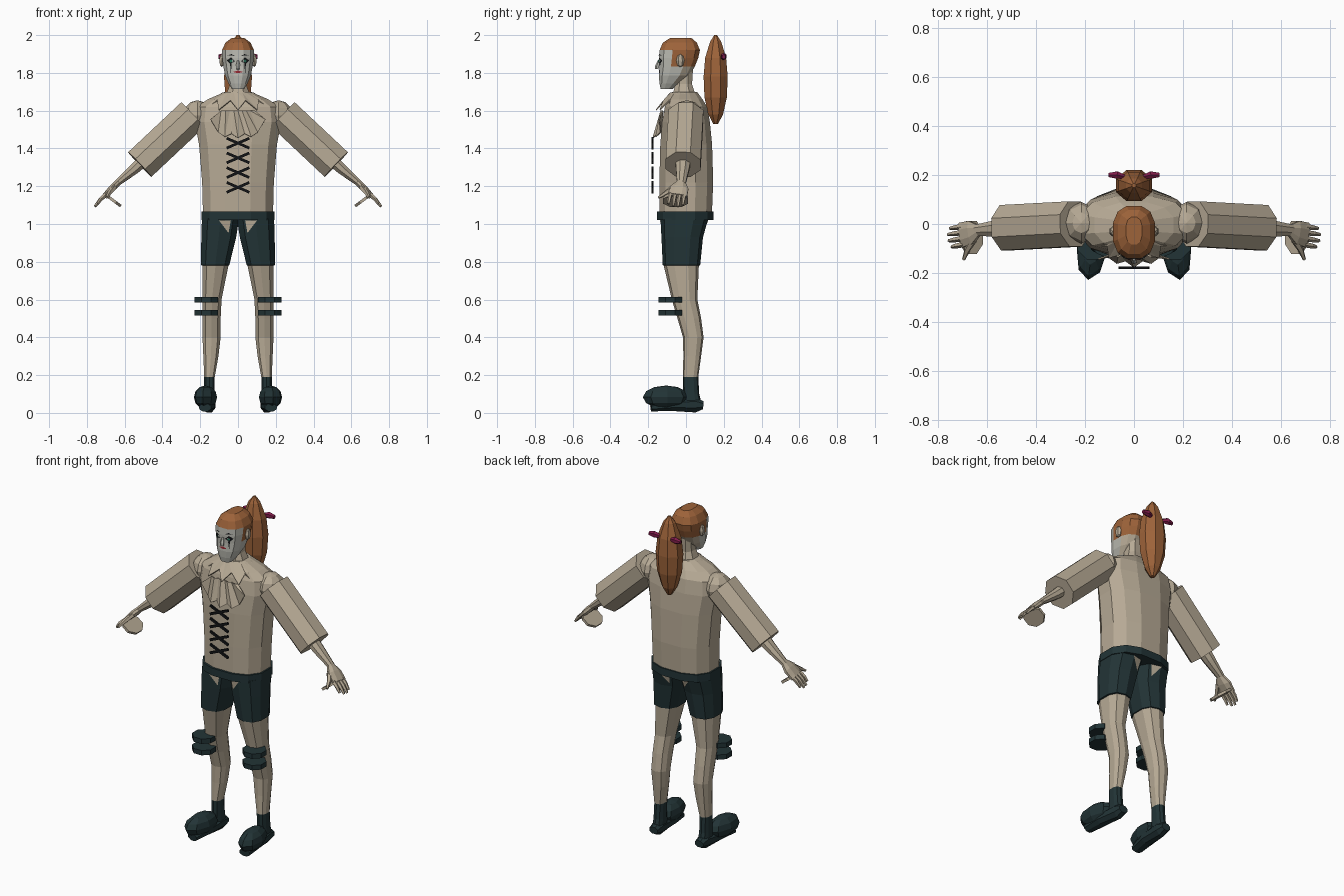
import bpy, bmesh, math
from mathutils import Vector, Matrix
from mathutils.bvhtree import BVHTree

if "Cube" in bpy.data.objects:
    bpy.data.objects.remove(bpy.data.objects["Cube"])

def material(name, rgb):
    m = bpy.data.materials.new(name)
    m.diffuse_color = (*rgb, 1)
    m.use_nodes = True
    m.node_tree.nodes["Principled BSDF"].inputs["Base Color"].default_value = m.diffuse_color
    return m

CLOTH = material("beige", (0.47, 0.40, 0.30))
DARK = material("dark_teal", (0.016, 0.034, 0.037))
HAIR = material("auburn", (0.34, 0.125, 0.042))
FACE = material("pale_face", (0.50, 0.50, 0.45))
BOW = material("magenta", (0.22, 0.012, 0.07))
BLACK = material("black", (0.006, 0.007, 0.008))
RED = material("lip_red", (0.30, 0.02, 0.03))
GREEN = material("eye_green", (0.03, 0.20, 0.13))

def finish(bm, name, mats, rule=None, closed=True):
    if closed:
        bmesh.ops.recalc_face_normals(bm, faces=bm.faces)
    if rule:
        for f in bm.faces:
            f.material_index = rule(f.calc_center_median())
    me = bpy.data.meshes.new(name)
    bm.to_mesh(me)
    bm.free()
    for m in mats:
        me.materials.append(m)
    ob = bpy.data.objects.new(name, me)
    bpy.context.collection.objects.link(ob)
    return ob

def skin_rings(bm, rings, caps=True):
    loops = [[bm.verts.new(p) for p in r] for r in rings]
    n = len(loops[0])
    for a, b in zip(loops, loops[1:]):
        for i in range(n):
            bm.faces.new((a[i], a[(i + 1) % n], b[(i + 1) % n], b[i]))
    if caps:
        bm.faces.new(loops[0])
        bm.faces.new(loops[-1])

def loft(name, rows, n, mats, rule=None, power=0.8, s=1):
    """Stack of level rings; each row is z, x0, x1, y0, y1."""
    rings = []
    for z, x0, x1, y0, y1 in rows:
        ring = []
        for i in range(n):
            a = 2 * math.pi * (i + 0.5) / n
            c, d = math.cos(a), math.sin(a)
            c = math.copysign(abs(c) ** power, c)
            d = math.copysign(abs(d) ** power, d)
            ring.append((s * ((x0 + x1) / 2 + c * (x1 - x0) / 2), (y0 + y1) / 2 + d * (y1 - y0) / 2, z))
        rings.append(ring)
    bm = bmesh.new()
    skin_rings(bm, rings)
    bmesh.ops.recalc_face_normals(bm, faces=bm.faces)
    tree = BVHTree.FromBMesh(bm)
    finish(bm, name, mats, rule)
    return tree

def tube(name, path, radii, n, mat, s=1, ref=(0, 1, 0)):
    """Limb along a path; radii are (along ref, across ref)."""
    pts = [Vector(p) for p in path]
    rings = []
    for k, p in enumerate(pts):
        d = (pts[min(k + 1, len(pts) - 1)] - pts[max(k - 1, 0)]).normalized()
        v = d.cross(Vector(ref)).normalized()
        u = v.cross(d)
        ring = []
        for i in range(n):
            a = 2 * math.pi * (i + 0.5) / n
            q = p + u * math.cos(a) * radii[k][0] + v * math.sin(a) * radii[k][1]
            ring.append((q.x * s, q.y, q.z))
        rings.append(ring)
    bm = bmesh.new()
    skin_rings(bm, rings)
    return finish(bm, name, [mat])

def ball(name, loc, size, mat, seg=8, rows=6, turn=0):
    bm = bmesh.new()
    bmesh.ops.create_uvsphere(bm, u_segments=seg, v_segments=rows, radius=1)
    m = Matrix.Translation(loc) @ Matrix.Rotation(turn, 4, 'Z') @ Matrix.Diagonal((*size, 1))
    bmesh.ops.transform(bm, matrix=m, verts=bm.verts)
    return finish(bm, name, [mat])

def plate(name, outline, tree, mat, lift=0.004, back=False):
    """Thin painted shape pressed on a surface; outline is x, z."""
    d = -1 if back else 1
    bm = bmesh.new()
    vs = []
    for x, z in outline:
        hit = tree.ray_cast(Vector((x, -d, z)), Vector((0, d, 0)))[0]
        vs.append(bm.verts.new((x, (hit.y if hit else -0.1 * d) - d * lift, z)))
    f = bm.faces.new(vs)
    f.normal_update()
    if f.normal.y * d > 0:
        f.normal_flip()
    return finish(bm, name, [mat], closed=False)

def ruffle(name, inner, outer):
    bm = bmesh.new()
    a = [bm.verts.new(p) for p in inner]
    b = [bm.verts.new(p) for p in outer]
    for i in range(len(a) - 1):
        bm.faces.new((a[i], b[i], b[i + 1]))
        bm.faces.new((a[i], b[i + 1], a[i + 1]))
    ob = finish(bm, name, [CLOTH])
    mod = ob.modifiers.new("thickness", 'SOLIDIFY')
    mod.thickness = 0.006

# torso, neck and belt
loft("torso", [(1.03, -.19, .19, -.145, .14), (1.22, -.195, .195, -.145, .148), (1.42, -.212, .212, -.14, .142),
               (1.54, -.235, .235, -.13, .13), (1.62, -.225, .225, -.115, .115), (1.66, -.165, .165, -.10, .09),
               (1.70, -.07, .07, -.075, .06)], 12, [CLOTH])
loft("neck", [(1.68, -.07, .07, -.075, .055), (1.74, -.045, .045, -.06, .035), (1.82, -.045, .045, -.06, .04)], 8, [CLOTH])
loft("belt", [(1.02, -.2, .2, -.158, .15), (1.065, -.2, .2, -.158, .15)], 12, [DARK])

# head with hair cap
def head_rule(c):
    if c.z > 1.915 or (c.y > -.045 and c.z > 1.82):
        return 1
    return 0 if c.y < -.05 else 2
head = loft("head", [(1.715, -.034, .034, -.135, -.07), (1.745, -.052, .052, -.142, -.03), (1.785, -.07, .07, -.146, .02),
                     (1.835, -.08, .08, -.143, .05), (1.88, -.086, .086, -.145, .068), (1.92, -.088, .088, -.143, .077),
                     (1.96, -.068, .068, -.125, .06), (1.985, -.034, .034, -.085, .03)], 12, [FACE, HAIR, CLOTH], head_rule)
tube("nose", [(0, -.143, 1.865), (0, -.152, 1.835), (0, -.154, 1.82)], [(.006, .006), (.012, .012), (.01, .012)], 5, FACE)
plate("lips", [(-.026, 1.805), (0, 1.798), (.026, 1.805), (0, 1.813)], head, RED)

for s in (1, -1):
    side = "right" if s > 0 else "left"
    ball(side + "_ear", (s * .086, -.03, 1.865), (.015, .022, .035), CLOTH, 6, 4)
    # face paint
    plate(side + "_eye_paint", [(s * .015, 1.862), (s * .037, 1.882), (s * .06, 1.866), (s * .04, 1.847)], head, BLACK)
    plate(side + "_iris", [(s * .029, 1.863), (s * .037, 1.872), (s * .046, 1.863), (s * .037, 1.855)], head, GREEN, .008)
    plate(side + "_tear_paint", [(s * .033, 1.85), (s * .042, 1.85), (s * .038, 1.795)], head, BLACK)
    plate(side + "_brow", [(s * .015, 1.888), (s * .035, 1.9), (s * .058, 1.89), (s * .035, 1.893)], head, BLACK)
    # ponytail bow
    tube(side + "_bow", [(s * .03, .19, 1.88), (s * .07, .2, 1.887), (s * .103, .2, 1.885)],
         [(.008, .01), (.017, .02), (.01, .012)], 6, BOW)

    # shoulder, sleeve, arm
    ball(side + "_shoulder", (s * .215, .005, 1.575), (.075, .085, .08), CLOTH)
    tube(side + "_sleeve", [(.24, 0, 1.578), (.52, -.015, 1.315)], [(.1, .097)] * 2, 8, CLOTH, s)
    tube(side + "_forearm", [(.49, -.015, 1.345), (.55, -.018, 1.29), (.645, -.025, 1.212)],
         [(.045, .035), (.038, .03), (.024, .017)], 8, CLOTH, s)
    # hand and fingers
    tube(side + "_palm", [(.635, -.025, 1.22), (.665, -.035, 1.19), (.705, -.045, 1.15)],
         [(.025, .018), (.052, .02), (.055, .014)], 8, CLOTH, s)
    for k in range(4):
        y = -.008 - .025 * k
        reach = (.045, .053, .05, .038)[k]
        tube(f"{side}_finger_{k + 1}", [(.695, y, 1.16), (.705 + reach / 2, y - .006, 1.153 - reach / 2),
             (.705 + reach, y - .01, 1.145 - reach)], [(.012, .012), (.011, .011), (.007, .007)], 5, CLOTH, s)
    tube(side + "_thumb", [(.655, -.065, 1.195), (.68, -.105, 1.165), (.695, -.145, 1.14)],
         [(.016, .016), (.013, .013), (.007, .007)], 5, CLOTH, s, (0, 0, 1))
    tube(side + "_cuff_disc", [(.659, -.055, 1.133), (.668, -.055, 1.121)], [(.072, .058)] * 2, 8, CLOTH, s)

    # leg with shorts and ankle sock
    leg = loft(side + "_leg", [(0.03, .12, .185, -.03, .088), (0.1, .122, .182, -.015, .07), (0.19, .122, .18, -.017, .065),
               (0.3, .102, .185, -.014, .08), (0.4, .09, .19, -.016, .093), (0.5, .09, .19, -.045, .08),
               (0.6, .085, .19, -.075, .06), (0.78, .048, .19, -.118, .068), (0.782, .043, .199, -.123, .075),
               (0.93, .006, .198, -.13, .09), (1.03, -.01, .195, -.135, .118)], 10, [CLOTH, DARK],
               lambda c: int(c.z > .781 or c.z < .19), s=s)
    for back in (False, True):
        plate(f"{side}_shorts_cutout_{'back' if back else 'front'}",
              [(s * .038, 1.018), (s * .1, 1.018), (s * .05, .952)], leg, CLOTH, .005, back)
    # knee pads
    for z in (.515, .584):
        tube(side + "_knee_pad", [(.168, -.083, z), (.168, -.083, z + .029)], [(.067, .067)] * 2, 8, DARK, s)
    # boot
    ball(side + "_boot_toe", (s * .172, -.105, .083), (.062, .124, .062), DARK, 8, 6, s * .12)
    tube(side + "_boot_sole", [(.152, .092, .04), (.152, .05, .044), (.162, -.08, .04), (.174, -.185, .028)],
         [(.022, .03), (.045, .036), (.032, .044), (.022, .034)], 8, DARK, s, (0, 0, 1))

# ponytail
loft("ponytail", [(z, -rx, rx, .157 - ry, .157 + ry) for z, rx, ry in
     [(2.0, .008, .008), (1.965, .035, .032), (1.88, .068, .06), (1.78, .08, .069), (1.67, .072, .064),
      (1.58, .045, .042), (1.53, .014, .014)]], 8, [HAIR], power=1)

# pointed collar around the neckline
inner, outer = [], []
for i in range(15):
    a = math.radians(-105 + 15 * i)
    out = i % 2
    inner.append((.085 * math.sin(a), -.01 - .075 * math.cos(a), 1.695))
    k = 1.0 if out else .76
    outer.append((.205 * k * math.sin(a), -.01 - .15 * k * math.cos(a), 1.605 if out else 1.655))
ruffle("collar", inner, outer)

# chest frill with zigzag hem
xs = [-.145, -.105, -.07, -.035, 0, .035, .07, .105, .145]
ruffle("chest_frill", [(x * .62, -.125 - .01 * (i % 2), 1.60) for i, x in enumerate(xs)],
       [(x, -.178 + abs(x) * .22 + .018 * (i % 2), (1.54 if abs(x) > .14 else 1.475 if i % 2 else 1.455) + abs(x) * .1)
        for i, x in enumerate(xs)])

# crossed laces
for k in range(4):
    z = 1.428 - .078 * k
    for s in (1, -1):
        tube(f"lace_{k + 1}", [(-.06, -.178, z - .026), (.06, -.178, z + .026)], [(.007, .01)] * 2, 4, BLACK, s)
